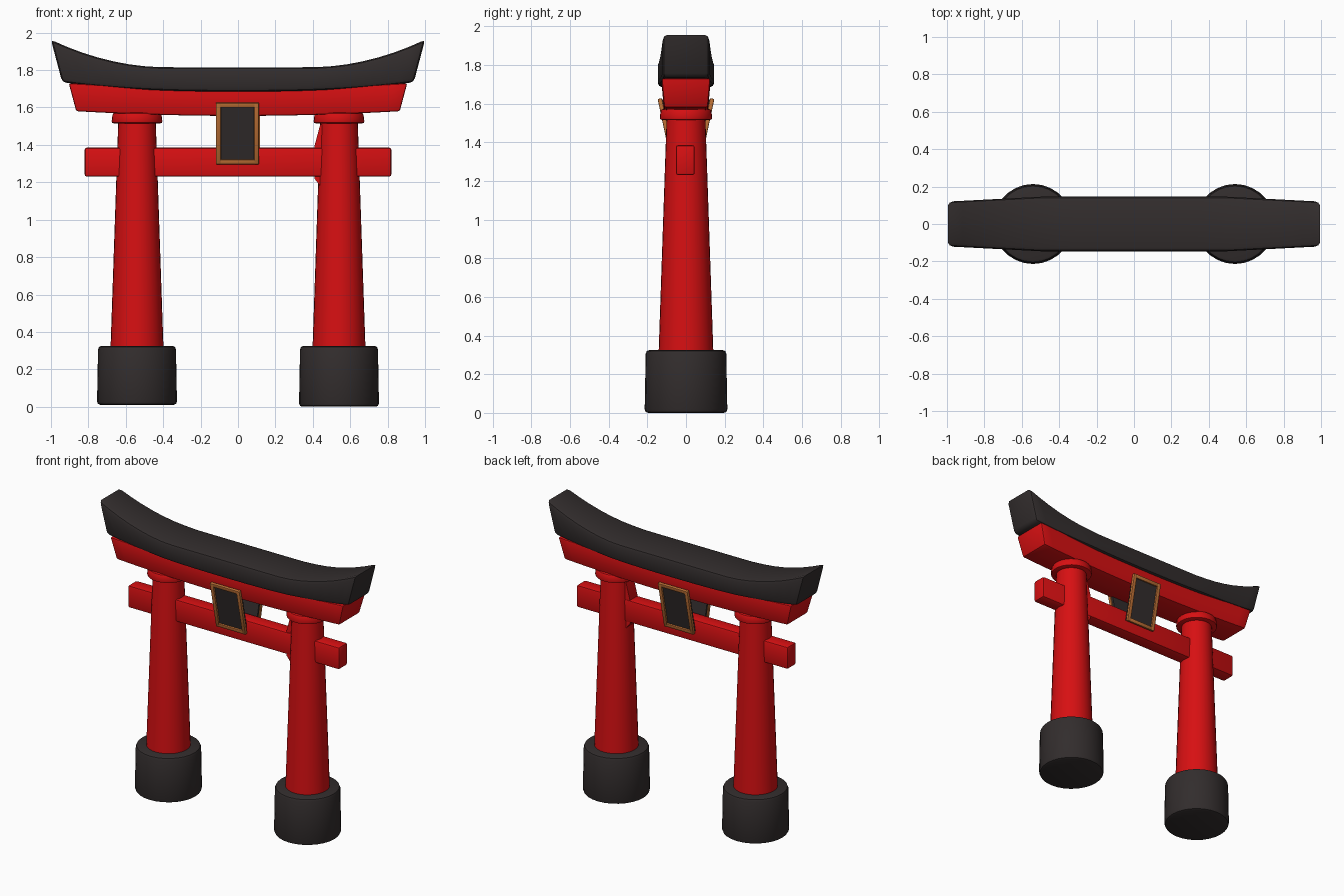
import bpy, bmesh, math
from mathutils import Matrix, Vector

if "Cube" in bpy.data.objects:
    bpy.data.objects.remove(bpy.data.objects["Cube"])


def material(name, rgb):
    m = bpy.data.materials.new(name)
    m.diffuse_color = (*rgb, 1)
    m.use_nodes = True
    m.node_tree.nodes["Principled BSDF"].inputs["Base Color"].default_value = m.diffuse_color
    return m


RED = material("red lacquer", (0.68, 0.005, 0.006))
DARK = material("charcoal", (0.032, 0.026, 0.026))
GOLD = material("bronze orange", (0.50, 0.16, 0.035))


def finish(name, bm, mat, bevel=0.0, matrix=None):
    """Round the sharp edges, shade smooth by angle and link the object."""
    bmesh.ops.recalc_face_normals(bm, faces=bm.faces)
    if bevel:
        sharp = [e for e in bm.edges if e.calc_face_angle(0) > math.radians(40)]
        bmesh.ops.bevel(bm, geom=sharp, offset=bevel, segments=2, profile=0.5,
                        affect='EDGES', clamp_overlap=True)
    if matrix:
        bm.transform(matrix)
    me = bpy.data.meshes.new(name)
    bm.to_mesh(me)
    bm.free()
    me.materials.append(mat)
    me.shade_smooth()
    me.set_sharp_from_angle(angle=math.radians(35))
    ob = bpy.data.objects.new(name, me)
    bpy.context.collection.objects.link(ob)
    return ob


def box(name, lo, hi, mat, bevel, matrix=None):
    bm = bmesh.new()
    bmesh.ops.create_cube(bm, size=1)
    lo, hi = Vector(lo), Vector(hi)
    for v in bm.verts:
        v.co = (lo + hi) / 2 + v.co * (hi - lo)
    finish(name, bm, mat, bevel, matrix)


def column(name, x, z0, z1, r0, r1, mat, bevel, sides=28):
    bm = bmesh.new()
    bmesh.ops.create_cone(bm, cap_ends=True, segments=sides, radius1=r0, radius2=r1,
                          depth=z1 - z0,
                          matrix=Matrix.Translation((x, 0, (z0 + z1) / 2)))
    finish(name, bm, mat, bevel)


def curved_beam(name, section, mat, bevel, steps=24):
    """Loft four-cornered sections; section(t) gives bottom and top (x, half depth, z)."""
    bm = bmesh.new()
    rings = []
    for i in range(steps + 1):
        (xb, yb, zb), (xt, yt, zt) = section(2 * i / steps - 1)
        rings.append([bm.verts.new(p) for p in
                      ((xb, -yb, zb), (xb, yb, zb), (xt, yt, zt), (xt, -yt, zt))])
    for a, b in zip(rings, rings[1:]):
        for k in range(4):
            bm.faces.new((a[k], a[(k + 1) % 4], b[(k + 1) % 4], b[k]))
    bm.faces.new(rings[0])
    bm.faces.new(rings[-1])
    finish(name, bm, mat, bevel)


# Upswept dark roof beam
def roof_section(t):
    a = abs(t)
    rise = max(0, (a - 0.38) / 0.62) ** 2.0
    half = 0.150 - 0.026 * max(0, (a - 0.5) / 0.5)
    return ((0.94 * t, half - 0.004, 1.685 + 0.05 * a ** 2.5),
            (1.0 * t, half - 0.004, 1.815 + 0.147 * rise))


curved_beam("roof_beam", roof_section, DARK, 0.022)

# Red beam beneath the roof
curved_beam("upper_beam",
            lambda t: ((0.865 * t, 0.113, 1.555 + 0.025 * t * t),
                       (0.905 * t, 0.126, 1.70 + 0.03 * t * t)), RED, 0.01)

# Straight tie beam through the pillars
box("tie_beam", (-0.82, -0.052, 1.23), (0.82, 0.045, 1.385), RED, 0.012)

# Pillars with bases and collars
for side, x in (("left", -0.54), ("right", 0.54)):
    column(side + "_base", x, 0.01 if side == "left" else 0.0, 0.325, 0.214, 0.208, DARK, 0.018)
    column(side + "_pillar", x, 0.30, 1.56, 0.142, 0.099, RED, 0)
    column(side + "_collar", x, 1.515, 1.572, 0.137, 0.130, RED, 0.012)

# Wedge on the inner side of the right pillar
bm = bmesh.new()
outline = ((0.48, 1.13), (0.408, 1.22), (0.408, 1.39), (0.44, 1.51), (0.48, 1.51))
front = bm.faces.new([bm.verts.new((x, -0.045, z)) for x, z in outline])
ext = bmesh.ops.extrude_face_region(bm, geom=[front])
bmesh.ops.translate(bm, vec=(0, 0.085, 0),
                    verts=[g for g in ext["geom"] if isinstance(g, bmesh.types.BMVert)])
finish("pillar_wedge", bm, RED)

# Tilted framed plaques, front and back
W, H, B = 0.115, 0.168, 0.026
for label, turn in (("front", 0), ("back", math.pi)):
    m = (Matrix.Rotation(turn, 4, 'Z') @ Matrix.Translation((-0.003, -0.108, 1.46))
         @ Matrix.Rotation(math.radians(12), 4, 'X'))
    box(label + "_plaque_board", (-W + 0.008, 0.008, -H + 0.008),
        (W - 0.008, 0.032, H - 0.008), DARK, 0, m)
    for s, n in ((-1, "a"), (1, "b")):
        x0, x1 = sorted((s * W, s * (W - B)))
        z0, z1 = sorted((s * H, s * (H - B)))
        box(f"{label}_frame_side_{n}", (x0, -0.004, -H), (x1, 0.018, H), GOLD, 0.005, m)
        box(f"{label}_frame_rail_{n}", (-W + 0.01, -0.003, z0), (W - 0.01, 0.018, z1), GOLD, 0.005, m)
